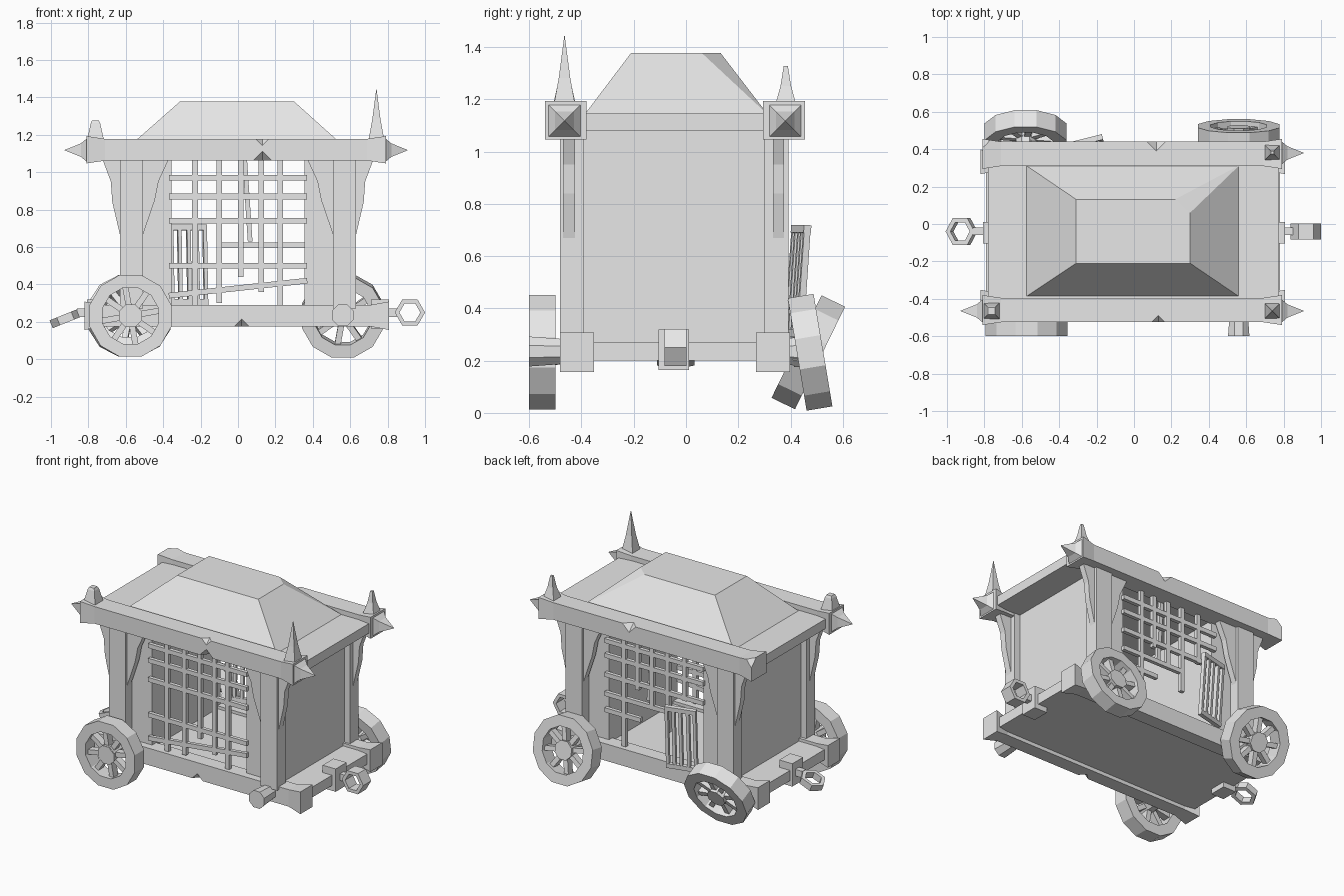
import bpy, bmesh, math
from mathutils import Matrix, Vector

cube = bpy.data.objects.get("Cube")
if cube:
    bpy.data.objects.remove(cube, do_unlink=True)

grey = bpy.data.materials.new("pale_grey")
grey.use_nodes = True
grey.diffuse_color = (0.8, 0.8, 0.8, 1)
grey.node_tree.nodes["Principled BSDF"].inputs["Base Color"].default_value = (0.8, 0.8, 0.8, 1)


def finish(name, bm, matrix=None):
    if matrix:
        bm.transform(matrix)
    bmesh.ops.recalc_face_normals(bm, faces=bm.faces)
    mesh = bpy.data.meshes.new(name)
    bm.to_mesh(mesh)
    bm.free()
    mesh.materials.append(grey)
    ob = bpy.data.objects.new(name, mesh)
    bpy.context.collection.objects.link(ob)
    return ob


def loft(name, rings, matrix=None, closed=False):
    """Skin a list of equal point rings, capped unless closed into a loop."""
    bm = bmesh.new()
    vs = [[bm.verts.new(p) for p in r] for r in rings]
    n = len(rings[0])
    pairs = list(zip(vs, vs[1:])) + ([(vs[-1], vs[0])] if closed else [])
    for a, b in pairs:
        for i in range(n):
            j = (i + 1) % n
            bm.faces.new((a[i], a[j], b[j], b[i]))
    if not closed:
        bm.faces.new(vs[0])
        bm.faces.new(vs[-1])
    return finish(name, bm, matrix)


def box(name, x, y, z, matrix=None):
    return loft(name, [[(x[0], y[0], k), (x[1], y[0], k), (x[1], y[1], k), (x[0], y[1], k)] for k in z], matrix)


def hull(name, points):
    bm = bmesh.new()
    for p in points:
        bm.verts.new(p)
    bmesh.ops.convex_hull(bm, input=bm.verts)
    bmesh.ops.dissolve_limit(bm, angle_limit=0.02, verts=bm.verts, edges=bm.edges)
    return finish(name, bm)


def stack(name, profile, sides, matrix):
    """Faceted solid along local z from (height, radius) pairs."""
    turn = math.pi / sides
    return loft(name, [[(r * math.cos(turn + 2 * turn * i), r * math.sin(turn + 2 * turn * i), h)
                        for i in range(sides)] for h, r in profile], matrix)


def ring(name, sides, outer, inner, width, matrix, phase=0.0):
    rings = []
    for i in range(sides):
        a = phase + math.tau * i / sides
        rings.append([(r * math.cos(a), r * math.sin(a), h * width / 2)
                      for r, h in ((outer, -1), (outer, 1), (inner, 1), (inner, -1))])
    return loft(name, rings, matrix, closed=True)


def bar(name, a, b, t=0.03, d=0.025):
    """Square bar between two points in the x-z plane directions."""
    a, b = Vector(a), Vector(b)
    side = (b - a).normalized().cross(Vector((0, 1, 0))) * t / 2
    dep = Vector((0, d / 2, 0))
    return loft(name, [[p - side - dep, p + side - dep, p + side + dep, p - side + dep] for p in (a, b)])


def beam(name, x, y, z, flare):
    """Long beam whose ends swell out."""
    rings = []
    for px, f in ((x[0], flare), (x[0] + 0.1, 0), (x[1] - 0.1, 0), (x[1], flare)):
        rings.append([(px, y[0] - f, z[0] - f), (px, y[1] + f, z[0] - f),
                      (px, y[1] + f, z[1] + f), (px, y[0] - f, z[1] + f)])
    return loft(name, rings)


def chip(ob, centre, size):
    """Knock a notch out of an edge."""
    c = Vector(centre)
    cutter = hull("chip_cutter", [c + Vector(v) * s * size for v in ((1, 0, 0), (0, 1, 0), (0, 0, 1)) for s in (-1, 1)])
    cutter.hide_render = True
    mod = ob.modifiers.new("chip", 'BOOLEAN')
    mod.operation, mod.object, mod.solver = 'DIFFERENCE', cutter, 'EXACT'
    bpy.context.view_layer.objects.active = ob
    bpy.ops.object.modifier_apply(modifier=mod.name)
    bpy.data.objects.remove(cutter, do_unlink=True)


def at(x, y, z):
    return Matrix.Translation((x, y, z))


def rot(deg, axis):
    return Matrix.Rotation(math.radians(deg), 4, axis)


# Floor, roof slab and side rails
box("floor", (-0.79, 0.78), (-0.37, 0.29), (0.2, 0.27))
box("roof_slab", (-0.78, 0.775), (-0.4, 0.32), (1.08, 1.145))
front_rail = beam("front_rail", (-0.82, 0.807), (-0.465, -0.37), (0.175, 0.29), 0.018)
back_rail = beam("back_rail", (-0.82, 0.807), (0.285, 0.38), (0.175, 0.29), 0.018)
front_beam = beam("front_roof_beam", (-0.81, 0.79), (-0.525, -0.395), (1.062, 1.178), 0.015)
back_beam = beam("back_roof_beam", (-0.81, 0.79), (0.31, 0.44), (1.062, 1.178), 0.015)
chip(front_beam, (0.13, -0.525, 1.178), 0.036)
chip(front_beam, (0.13, -0.525, 1.062), 0.05)
chip(back_beam, (0.12, 0.44, 1.178), 0.05)
chip(back_beam, (-0.82, 0.455, 1.19), 0.06)
chip(front_rail, (0.02, -0.465, 0.165), 0.05)

# Hipped roof with one clipped corner
hull("roof_top", [(x, y, 1.14) for x in (-0.58, 0.565) for y in (-0.39, 0.315)]
     + [(-0.31, -0.21, 1.378), (0.3, -0.21, 1.378), (0.3, 0.06, 1.378),
        (0.22, 0.132, 1.378), (-0.31, 0.132, 1.378)])

# End walls, posts and brackets
for sx, side in ((-1, "right"), (1, "left")):
    box(side + "_end_wall", sorted((sx * 0.355, sx * 0.59)), (-0.415, 0.32), (0.25, 1.1))
    for end, py, by in (("front", (-0.483, -0.39), (-0.47, -0.425)), ("back", (0.3, 0.392), (0.333, 0.375))):
        box(f"{end}_{side}_post", sorted((sx * 0.507, sx * 0.632)), py, (0.27, 1.08))
        outer = ((0.6, 1.07), (0.725, 1.07), (0.68, 0.95), (0.672, 0.84), (0.63, 0.66), (0.6, 0.66))
        inner = ((0.54, 1.07), (0.37, 1.07), (0.425, 0.95), (0.445, 0.85), (0.51, 0.66), (0.54, 0.66))
        for label, shape in (("outer", outer), ("inner", inner)):
            loft(f"{end}_{side}_{label}_bracket", [[(sx * x, y, z) for x, z in shape] for y in by])

# Cage bars, some snapped short
for end, y, drops in (("front", -0.425, (0.28, 0.3, 0.44, 0.36, 0.28)),
                      ("back", 0.335, (0.72, 0.47, 0.62, 0.7, 0.28))):
    for x, low in zip((-0.23, -0.1, 0.015, 0.125, 0.225), drops):
        bar(end + "_upright_bar", (x, y, low), (x, y, 1.08))
    for z in (0.97, 0.87, 0.74):
        bar(end + "_cross_bar", (-0.37, y, z), (0.37, y, z))
bar("front_low_bar", (-0.37, -0.425, 0.34), (0.37, -0.425, 0.42))
bar("front_middle_bar", (-0.37, -0.425, 0.5), (0.37, -0.425, 0.5))
bar("back_short_bar", (-0.1, 0.335, 0.61), (0.37, 0.335, 0.61))
bar("back_lower_bar", (0.1, 0.335, 0.5), (0.37, 0.335, 0.5))
bar("loose_bar", (0.065, 0.3, 0.63), (0.035, 0.3, 1.08), 0.025)

# Small barred door hanging ajar
ajar = at(-0.36, 0.385, 0.29) @ rot(14, 'Z') @ rot(-4, 'X')
for x in (0.01, 0.055, 0.105, 0.15, 0.195):
    box("door_slat", (x - 0.01, x + 0.01), (-0.01, 0.015), (0, 0.43), ajar)
for z in (0.015, 0.415):
    box("door_rail", (0, 0.205), (-0.012, 0.017), (z - 0.015, z + 0.015), ajar)

# Wheels: local z is the axle, pointing outward
def wheel(name, place):
    ring(name + "_rim", 12, 0.226, 0.155, 0.1, place, math.radians(15))
    stack(name + "_hub", ((-0.07, 0.05), (0.045, 0.066)), 8, place)
    for i in range(8):
        box(name + "_spoke", (0.04, 0.17), (-0.016, 0.016), (-0.025, 0.025), place @ rot(45 * i + 10, 'Z'))


wheel("front_right_wheel", at(-0.575, -0.55, 0.232) @ rot(90, 'X'))
wheel("back_right_wheel", at(-0.58, 0.468, 0.232) @ rot(-90 - 26, 'X'))
wheel("back_left_wheel", at(0.56, 0.475, 0.232) @ rot(-90 + 9.5, 'X'))
for x, y, turn in ((-0.575, -0.45, 90), (0.56, -0.45, 90), (-0.575, 0.35, -90), (0.56, 0.35, -90)):
    stack("axle_stub", ((0, 0.05), (0.15 if y < 0 else 0.1, 0.062)), 8, at(x, y, 0.235) @ rot(turn, 'X'))

# Roof spikes, upright and at the beam ends
root = math.sqrt(2)
for name, x, y, profile in (("tall_spike", 0.74, -0.465, ((0, 0.042), (0.11, 0.022), (0.27, 0.001))),
                            ("middle_spike", 0.74, 0.382, ((0, 0.042), (0.08, 0.02), (0.155, 0.008))),
                            ("broken_spike", -0.762, -0.465, ((0, 0.045), (0.09, 0.025), (0.105, 0.018)))):
    stack(name, [(h, r * root) for h, r in profile], 4, at(x, y, 1.172))
for x, y, turn in ((0.785, -0.465, 90), (0.785, 0.38, 90), (-0.805, -0.465, -90)):
    stack("end_spike", [(h, r * root) for h, r in ((0, 0.065), (0.035, 0.036), (0.122, 0.001))], 4,
          at(x, y, 1.118) @ rot(turn, 'Y'))

# Hitch blocks and hexagonal rings
for sx, side in ((-1, "right"), (1, "left")):
    box(side + "_hitch_block", sorted((sx * 0.71, sx * 0.808)), (-0.105, 0.012), (0.165, 0.32))
    box(side + "_hitch_neck", sorted((sx * 0.8, sx * 0.86)), (-0.06, -0.02), (0.225, 0.27))
ring("left_hitch_ring", 6, 0.081, 0.056, 0.085, at(0.919, -0.04, 0.25) @ rot(90, 'X'))
ring("right_hitch_ring", 6, 0.083, 0.056, 0.045, at(-0.922, -0.04, 0.218) @ rot(-22, 'Y'))
